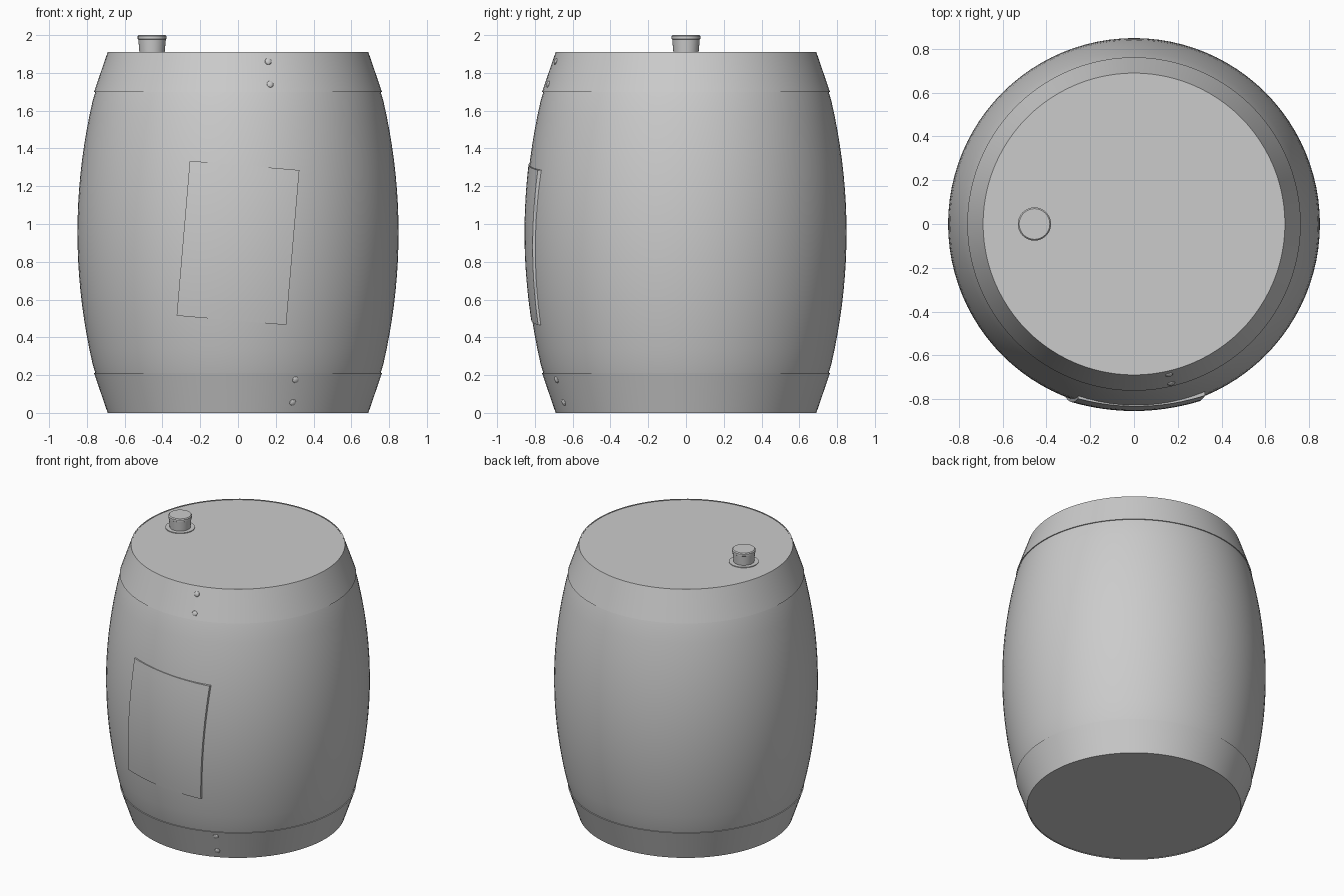
import bpy, bmesh, math
from mathutils import Vector

cube = bpy.data.objects.get("Cube")
if cube:
    bpy.data.objects.remove(cube, do_unlink=True)

grey = bpy.data.materials.new("plain_grey")
grey.use_nodes = True
COLOUR = (0.6, 0.6, 0.6, 1)
grey.diffuse_color = COLOUR
grey.node_tree.nodes["Principled BSDF"].inputs["Base Color"].default_value = COLOUR

HEIGHT = 1.91
MID = HEIGHT / 2
BAND = 0.21


def barrel_radius(z):
    return 0.85 - 0.092 * ((z - MID) / (MID - BAND)) ** 2


def finish(name, bm):
    bmesh.ops.remove_doubles(bm, verts=bm.verts, dist=1e-5)
    bmesh.ops.recalc_face_normals(bm, faces=bm.faces)
    mesh = bpy.data.meshes.new(name)
    bm.to_mesh(mesh)
    bm.free()
    mesh.materials.append(grey)
    obj = bpy.data.objects.new(name, mesh)
    bpy.context.collection.objects.link(obj)
    bpy.ops.object.select_all(action="DESELECT")
    obj.select_set(True)
    bpy.context.view_layer.objects.active = obj
    bpy.ops.object.shade_smooth_by_angle(angle=math.radians(30))
    return obj


def lathe(name, profile, steps=96, closed=False, location=(0, 0, 0)):
    bm = bmesh.new()
    verts = [bm.verts.new((r, 0, z)) for r, z in profile]
    edges = [bm.edges.new(pair) for pair in zip(verts, verts[1:])]
    if closed:
        edges.append(bm.edges.new((verts[-1], verts[0])))
    bmesh.ops.spin(bm, geom=verts + edges, cent=(0, 0, 0), axis=(0, 0, 1),
                   angle=math.tau, steps=steps)
    obj = finish(name, bm)
    obj.location = location
    return obj


# Bulging body with flat lid and base, slightly inset from the rims
n = 24
wall = [0.03 + (HEIGHT - 0.06) * i / n for i in range(n + 1)]
curve = [(min(barrel_radius(z), 0.685 + 0.34 * min(z, HEIGHT - z)), z) for z in wall]
lathe("barrel_body", [(0, 0.004), (0.684, 0.004)] + curve
      + [(0.684, HEIGHT - 0.004), (0, HEIGHT - 0.004)])

# Conical end bands
for name, end, sign in (("bottom_band", 0, 1), ("top_band", HEIGHT, -1)):
    ring = [(0.683, 0), (0.69, 0), (0.762, BAND), (0.75, BAND)]
    lathe(name, [(r, end + sign * z) for r, z in ring], closed=True)

# Rivets pressed into the band seams
for i, (x, z) in enumerate([(0.16, 1.86), (0.17, 1.74), (0.305, 0.175), (0.29, 0.055)]):
    radius = 0.69 + 0.343 * min(z, HEIGHT - z)
    tilt = 0.34 if z < MID else -0.34
    y = -math.sqrt(radius ** 2 - x ** 2)
    normal = Vector((x / radius, y / radius, -tilt)).normalized()
    bm = bmesh.new()
    bmesh.ops.create_uvsphere(bm, u_segments=16, v_segments=8, radius=0.018)
    bmesh.ops.scale(bm, vec=(1, 1, 0.5), verts=bm.verts)
    rivet = finish(f"rivet_{i + 1}", bm)
    rivet.rotation_euler = normal.to_track_quat("Z", "Y").to_euler()
    rivet.location = (x, y, z)

# Tilted label plate, bent gently around the front
bm = bmesh.new()
bmesh.ops.create_grid(bm, x_segments=16, y_segments=20, size=0.5)
front = list(bm.faces)
for v in bm.verts:
    u, w = v.co.x * 0.58, v.co.y * 0.82
    x, z = 0.085 * w + u, 0.9 + w - 0.085 * u
    v.co = (x, -barrel_radius(z) - 0.005 + 0.5 * x * x, z)
back = bmesh.ops.extrude_face_region(bm, geom=front, use_keep_orig=True)["geom"]
for v in back:
    if isinstance(v, bmesh.types.BMVert):
        v.co.y += 0.04
finish("label_plate", bm)

# Bung and its thin collar on the lid
bung_at = (-0.455, 0, HEIGHT)
lathe("bung_collar", [(0, -0.006), (0.095, -0.006), (0.095, 0.001), (0, 0.001)],
      48, location=bung_at)
lathe("bung", [(0, 0), (0.067, 0), (0.073, 0.068), (0.076, 0.07), (0.076, 0.084),
               (0.07, 0.09), (0, 0.09)], 48, location=bung_at)
